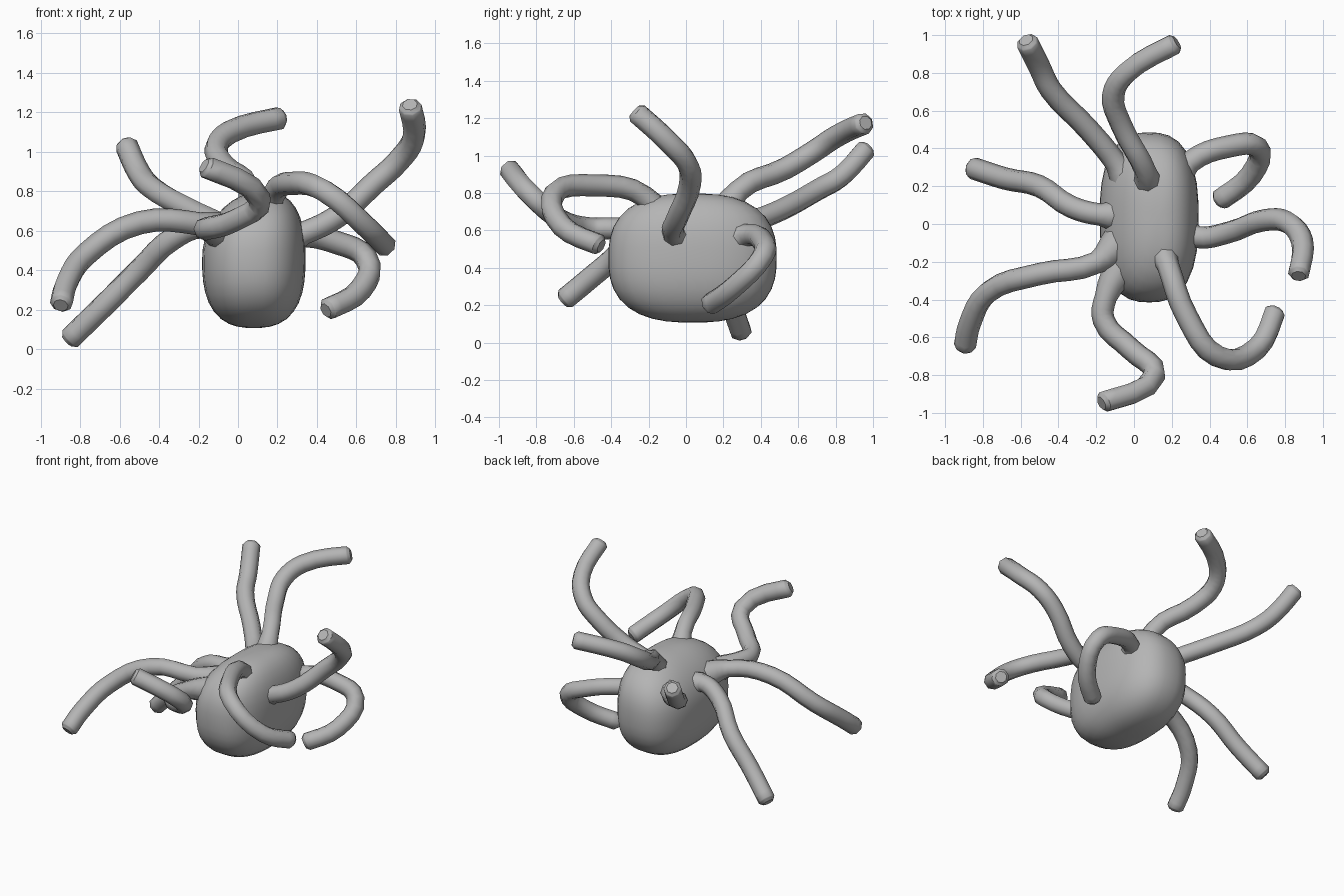
import bpy, bmesh, math
from mathutils import Vector

if "Cube" in bpy.data.objects:
    bpy.data.objects.remove(bpy.data.objects["Cube"])

grey = bpy.data.materials.new("grey")
grey.diffuse_color = (0.46, 0.46, 0.46, 1)
grey.use_nodes = True
grey.node_tree.nodes["Principled BSDF"].inputs["Base Color"].default_value = grey.diffuse_color


def finish(obj, name, angle):
    obj.name = name
    obj.data.materials.clear()
    obj.data.materials.append(grey)
    bpy.ops.object.select_all(action='DESELECT')
    obj.select_set(True)
    bpy.context.view_layer.objects.active = obj
    bpy.ops.object.shade_smooth_by_angle(angle=math.radians(angle))


def tentacle(name, *points):
    """Eight-sided tube from the body surface to a blunt tip."""
    pts = [Vector(p) for p in points]
    # flared root sinks halfway to the body's upright axis
    sink = 0.2 if pts[0].z > 0.7 else 0.04
    root = pts[0].lerp(Vector((0.08, 0.04, pts[0].z)), 0.45)
    root.z -= sink
    # short extra point bevels the tip
    tip = pts[-1] + (pts[-1] - pts[-2]).normalized() * 0.022
    pts = [root] + pts + [tip]
    curve = bpy.data.curves.new(name, 'CURVE')
    curve.dimensions = '3D'
    curve.bevel_depth = 0.059
    curve.bevel_resolution = 2
    curve.use_fill_caps = True
    curve.resolution_u = 4
    spline = curve.splines.new('BEZIER')
    spline.bezier_points.add(len(pts) - 1)
    for bp, co in zip(spline.bezier_points, pts):
        bp.co = co
        bp.handle_left_type = bp.handle_right_type = 'AUTO'
        bp.radius = 1.0
    spline.bezier_points[0].radius = 1.7
    spline.bezier_points[-1].radius = 0.65
    obj = bpy.data.objects.new(name, curve)
    bpy.context.collection.objects.link(obj)
    bpy.ops.object.select_all(action='DESELECT')
    obj.select_set(True)
    bpy.context.view_layer.objects.active = obj
    bpy.ops.object.convert(target='MESH')
    obj = bpy.context.object
    # weld the end caps to the tube
    bm = bmesh.new()
    bm.from_mesh(obj.data)
    bmesh.ops.remove_doubles(bm, verts=bm.verts, dist=0.0005)
    bmesh.ops.recalc_face_normals(bm, faces=bm.faces)
    bm.to_mesh(obj.data)
    bm.free()
    finish(obj, name + "_tentacle", 47)


# Body: a sphere squared off into a plump bag, narrower at the top
bpy.ops.mesh.primitive_uv_sphere_add(segments=32, ring_count=20, radius=1)
body = bpy.context.object
for v in body.data.vertices:
    d = v.co.normalized()
    p = d * sum(abs(c) ** 2.6 for c in d) ** (-1 / 2.6)
    top = max(0, p.z) ** 2
    v.co = Vector((0.08 + 0.262 * p.x * (1 - 0.15 * top) + 0.05 * top,
                   0.035 + 0.45 * p.y, 0.452 + 0.345 * p.z))
finish(body, "body", 60)

# Tentacles, each curling its own way
tentacle("back_left", (-.1, .33, .64), (-.25, .51, .71), (-.44, .71, .82),
         (-.5, .83, .89), (-.565, .96, 1.03))
tentacle("back_right", (.06, .28, .81), (-.07, .53, .93), (-.11, .68, 1.02),
         (-.04, .8, 1.1), (.21, .95, 1.17))
tentacle("right_back", (.3, .33, .575), (.5, .41, .54), (.65, .41, .46),
         (.62, .26, .3), (.46, .13, .205))
tentacle("right", (.34, -.07, .59), (.5, -.045, .67), (.69, .02, .84),
         (.81, .01, .95), (.89, -.09, 1.07), (.873, -.26, 1.225))
tentacle("front_right", (.18, -.22, .78), (.28, -.49, .84), (.44, -.7, .8),
         (.65, -.66, .62), (.745, -.47, .525))
tentacle("front_left", (-.15, -.39, .61), (-.16, -.51, .61), (-.02, -.66, .65),
         (.11, -.8, .76), (-.155, -.94, .92))
tentacle("left_front", (-.2, -.205, .635), (-.5, -.265, .64), (-.77, -.36, .48),
         (-.87, -.53, .33), (-.895, -.645, .235))
tentacle("left", (-.18, .05, .62), (-.33, .09, .56), (-.5, .2, .4),
         (-.68, .24, .22), (-.85, .295, .055))
